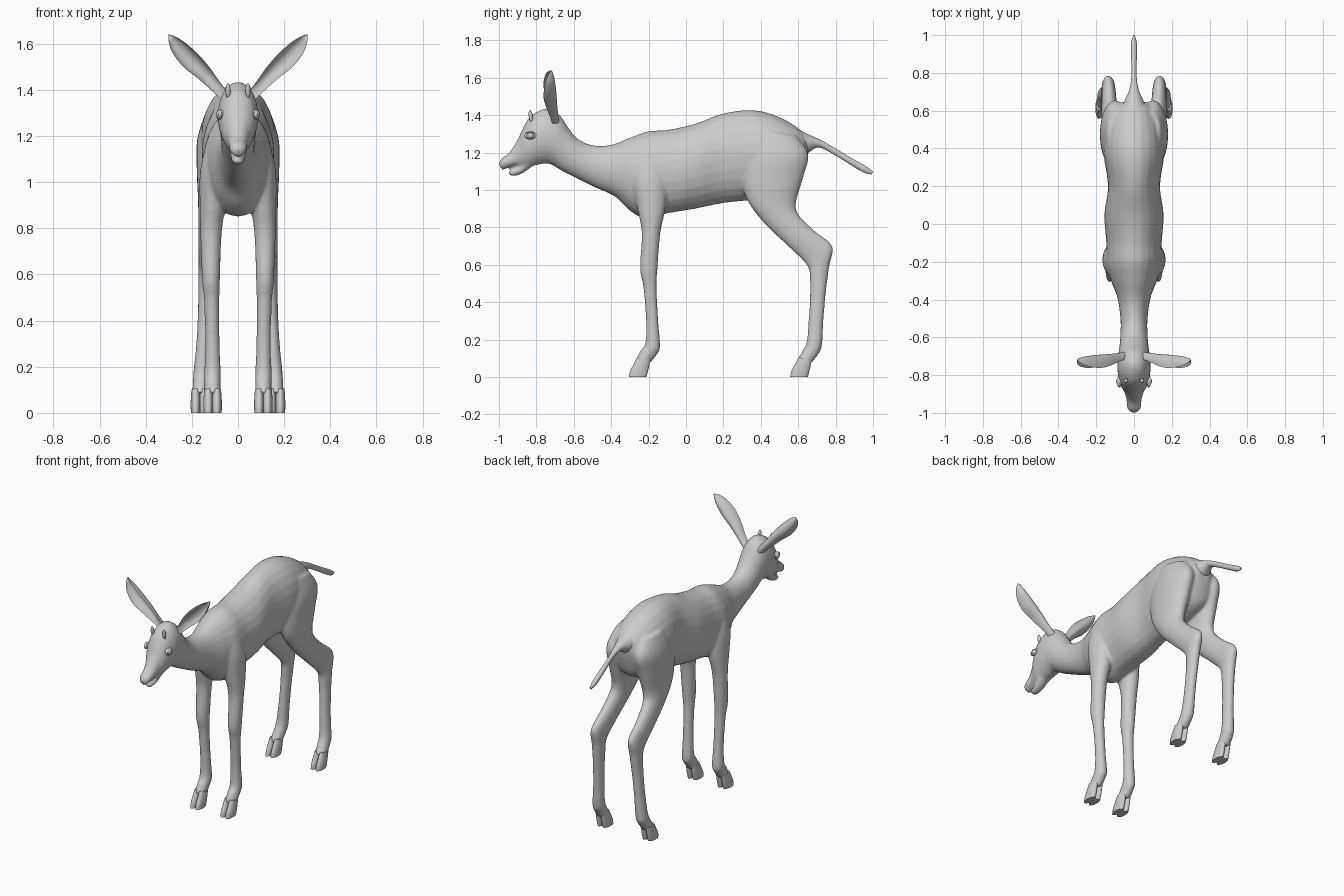
import bpy, bmesh, math
from mathutils import Vector, Matrix

SEG = 24


def spline(rows, sub=6):
    """Catmull-Rom interpolation of rows of numbers."""
    out = []
    for i in range(len(rows) - 1):
        p = [rows[max(0, min(len(rows) - 1, i + k))] for k in (-1, 0, 1, 2)]
        for s in range(sub):
            t = s / sub
            out.append([0.5 * (2 * b + (c - a) * t + (2 * a - 5 * b + 4 * c - d) * t * t
                               + (3 * b - a - 3 * c + d) * t ** 3) for a, b, c, d in zip(*p)])
    return out + [list(rows[-1])]


def skin(bm, rings):
    """Join rings of points into a closed tube."""
    loops = [[bm.verts.new(p) for p in r] for r in rings]
    n = len(loops[0])
    faces = [bm.faces.new(loops[0]), bm.faces.new(loops[-1])]
    for a, b in zip(loops, loops[1:]):
        for j in range(n):
            k = (j + 1) % n
            faces.append(bm.faces.new((a[j], a[k], b[k], b[j])))
    bmesh.ops.recalc_face_normals(bm, faces=faces)


def loft(bm, rows, side=1, dx=0, dy=0, sub=6):
    """Rows: y, z of one silhouette edge, y, z of the other, x centre, half width."""
    rings = []
    for y1, z1, y2, z2, xc, hw in spline(rows, sub):
        c = Vector((side * (xc + dx), (y1 + y2) / 2 + dy, (z1 + z2) / 2))
        v = Vector((0, (y1 - y2) / 2, (z1 - z2) / 2))
        rings.append([c + v * math.cos(a) + Vector((hw * math.sin(a), 0, 0))
                      for a in (2 * math.pi * j / SEG for j in range(SEG))])
    skin(bm, rings)


def finish(name, bm, angle=60):
    me = bpy.data.meshes.new(name)
    bm.to_mesh(me)
    bm.free()
    ob = bpy.data.objects.new(name, me)
    bpy.context.collection.objects.link(ob)
    bpy.ops.object.select_all(action='DESELECT')
    ob.select_set(True)
    bpy.context.view_layer.objects.active = ob
    bpy.ops.object.shade_smooth_by_angle(angle=math.radians(angle))
    return ob


# Torso, neck, head and upper muzzle: top edge, bottom edge, x, half width
TORSO = [(.66, 1.25, .645, 1.15, 0, .04), (.62, 1.315, .60, 1.03, 0, .11),
         (.50, 1.39, .50, .98, 0, .15), (.36, 1.427, .38, .95, 0, .16),
         (.20, 1.41, .20, .93, 0, .138), (.05, 1.355, .05, .90, 0, .157),
         (-.10, 1.322, -.10, .875, 0, .147), (-.20, 1.315, -.22, .85, 0, .148),
         (-.30, 1.28, -.30, .89, 0, .122), (-.40, 1.242, -.38, .965, 0, .088),
         (-.50, 1.24, -.50, 1.02, 0, .072), (-.58, 1.275, -.58, 1.06, 0, .072),
         (-.63, 1.335, -.66, 1.10, 0, .077), (-.68, 1.405, -.73, 1.14, 0, .085),
         (-.75, 1.435, -.79, 1.135, 0, .088), (-.83, 1.397, -.83, 1.125, 0, .079),
         (-.87, 1.335, -.86, 1.115, 0, .066), (-.90, 1.27, -.88, 1.12, 0, .051),
         (-.945, 1.20, -.91, 1.127, 0, .041), (-.985, 1.17, -.955, 1.118, 0, .037),
         (-1.002, 1.142, -.982, 1.105, 0, .022)]
JAW = [(-.83, 1.19, -.83, 1.12, 0, .04), (-.88, 1.14, -.87, 1.092, 0, .034),
       (-.915, 1.116, -.905, 1.077, 0, .028), (-.94, 1.106, -.935, 1.076, 0, .022),
       (-.95, 1.100, -.947, 1.086, 0, .012)]
# Legs: front edge, back edge, x, half width
FORE = [(-.27, 1.20, -.13, 1.20, .08, .05), (-.285, 1.05, -.10, 1.05, .098, .066),
        (-.26, .90, -.11, .90, .11, .056), (-.237, .77, -.137, .77, .117, .046),
        (-.246, .58, -.152, .58, .117, .039), (-.228, .48, -.157, .48, .114, .033),
        (-.214, .30, -.148, .30, .111, .031), (-.218, .18, -.138, .165, .11, .036),
        (-.245, .14, -.152, .125, .11, .035), (-.272, .085, -.192, .075, .11, .035)]
HIND = [(.36, 1.32, .59, 1.29, .09, .05), (.31, 1.18, .655, 1.19, .10, .077),
        (.30, 1.05, .625, 1.06, .105, .074), (.33, .94, .588, .93, .112, .062),
        (.42, .82, .605, .865, .122, .05), (.54, .705, .685, .785, .13, .042),
        (.645, .60, .782, .70, .135, .036), (.662, .52, .766, .59, .138, .034),
        (.662, .42, .748, .45, .143, .031), (.655, .30, .735, .30, .15, .031),
        (.645, .19, .727, .17, .157, .036), (.622, .14, .713, .13, .16, .036),
        (.59, .085, .672, .075, .163, .036)]
bm = bmesh.new()
loft(bm, TORSO)
loft(bm, JAW)
for s in (1, -1):
    loft(bm, FORE, s)
    loft(bm, HIND, s)
body = finish("body", bm, 180)
rm = body.modifiers.new("fuse", 'REMESH')
rm.mode, rm.voxel_size, rm.use_smooth_shade = 'VOXEL', .009, True
sm = body.modifiers.new("soften", 'SMOOTH')
sm.factor, sm.iterations = .5, 6

# Tail
bm = bmesh.new()
loft(bm, [(.58, 1.335, .60, 1.17, 0, .08), (.65, 1.30, .655, 1.20, 0, .05),
          (.72, 1.268, .71, 1.228, 0, .024), (.80, 1.222, .79, 1.19, 0, .013),
          (.89, 1.168, .88, 1.135, 0, .015), (.96, 1.128, .95, 1.094, 0, .015),
          (1.0, 1.098, .992, 1.083, 0, .005)])
finish("tail", bm)

# Cloven hooves
HOOF = [(-.262, .105, -.19, .095, 0, .018), (-.282, .065, -.198, .055, 0, .021),
        (-.30, .03, -.205, .025, 0, .0215), (-.306, 0, -.212, 0, 0, .0205)]
for label, dy, x in (("front", 0, .11), ("hind", .863, .165)):
    for s, side in ((1, "left"), (-1, "right")):
        bm = bmesh.new()
        for off in (-.0185, .0185):
            loft(bm, HOOF, s, x + off, dy, 4)
        finish(f"{label}_hoof_{side}", bm)

# Cupped ears: x, y, z, half width, depth
EAR = [(.05, -.695, 1.365, .022, .035), (.09, -.705, 1.408, .025, .042),
       (.15, -.72, 1.475, .035, .06), (.208, -.728, 1.53, .042, .068),
       (.26, -.728, 1.585, .034, .053), (.288, -.725, 1.62, .017, .03),
       (.301, -.72, 1.639, .002, .004)]
for s, side in ((1, "left"), (-1, "right")):
    bm = bmesh.new()
    rings = []
    for i, (x, y, z, hw, d) in enumerate(spline(EAR)):
        ring = []
        hollow = min(1, i / 10)
        for j in range(SEG):
            a = 2 * math.pi * j / SEG
            c, q = math.cos(a), math.sin(a)
            inner = abs(q) * max(d - .016, d * .45) * hollow
            yy = y - d / 2 + (q * d if q >= 0 else inner)
            ring.append((s * (x - .68 * hw * c), yy, z + .73 * hw * c))
        rings.append(ring)
    skin(bm, rings)
    finish(f"ear_{side}", bm)

    # Horn bud
    bm = bmesh.new()
    h = Matrix.Translation((s * .043, -.83, 1.395)) @ Matrix.Rotation(math.radians(8), 4, 'X')
    bmesh.ops.create_uvsphere(bm, u_segments=16, v_segments=10, radius=1,
                              matrix=h @ Matrix.Diagonal((.011, .011, .034, 1)))
    finish(f"horn_bud_{side}", bm)

    # Eyeball and eyelids
    bm = bmesh.new()
    bmesh.ops.create_uvsphere(bm, u_segments=20, v_segments=12, radius=.022,
                              matrix=Matrix.Translation((s * .073, -.832, 1.292)))
    finish(f"eyeball_{side}", bm)
    bm = bmesh.new()
    lid = []
    for i in range(24):
        a = 2 * math.pi * i / 24
        o = Vector((0, math.cos(a), .62 * math.sin(a)))
        lid.append([bm.verts.new(Vector((s * (.083 - .006 * abs(math.cos(a))), -.832, 1.292))
                                 + o * (.025 + .008 * math.cos(b))
                                 + Vector((.009 * math.sin(b), 0, 0)))
                    for b in (2 * math.pi * k / 8 for k in range(8))])
    for i in range(24):
        for k in range(8):
            p, n = lid[i], lid[(i + 1) % 24]
            bm.faces.new((p[k], p[(k + 1) % 8], n[(k + 1) % 8], n[k]))
    bmesh.ops.recalc_face_normals(bm, faces=bm.faces)
    finish(f"eyelid_{side}", bm)
